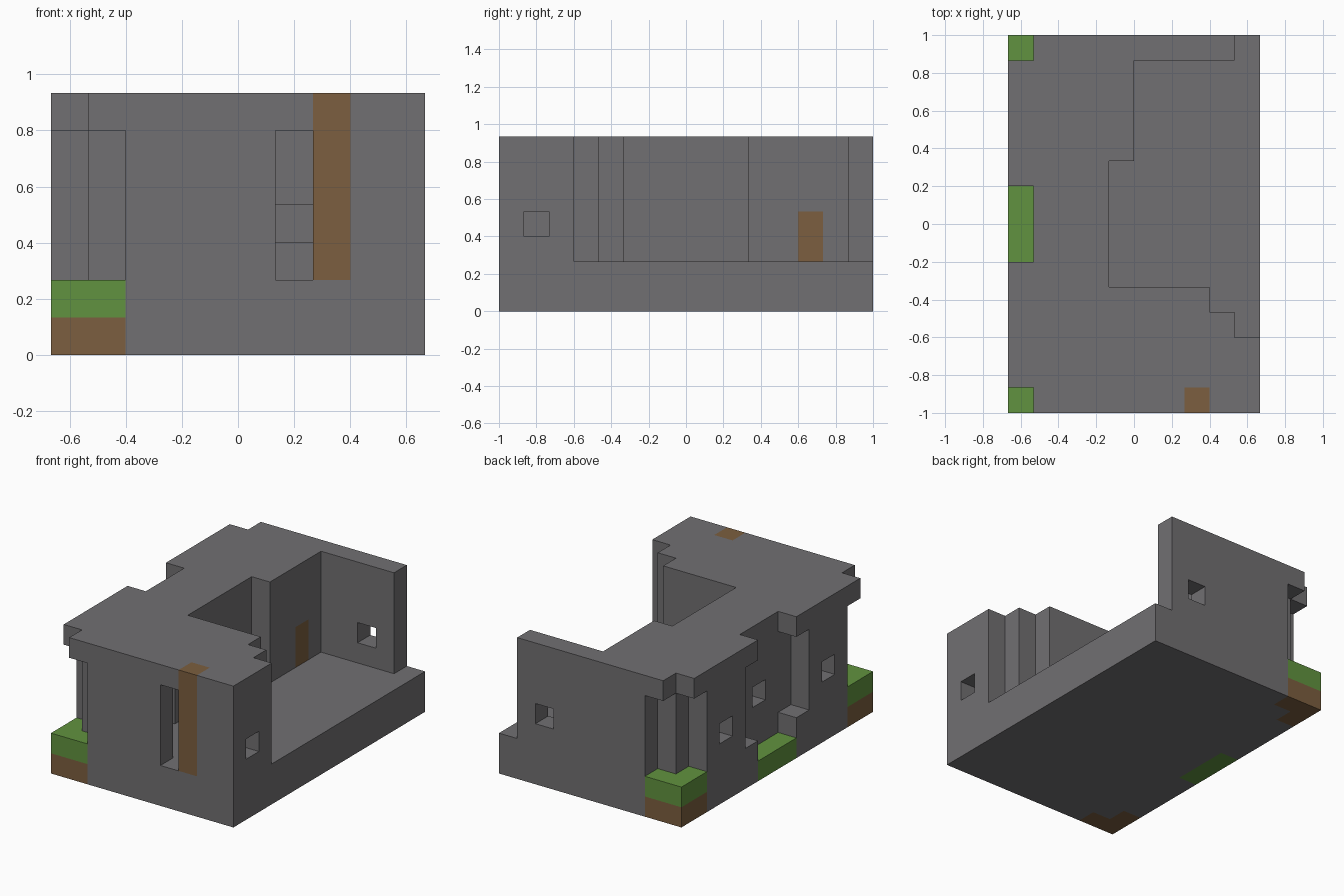
import bpy, bmesh
from mathutils import Vector

cube = bpy.data.objects.get("Cube")
if cube:
    bpy.data.objects.remove(cube, do_unlink=True)

UNIT = 2 / 15
NX, NY, NZ = 10, 15, 7
ROOF = NZ - 1
cells = {}


def fill(part, x0, x1, y0, y1, z0, z1):
    """Fill an inclusive block of cells with a part."""
    for x in range(x0, x1 + 1):
        for y in range(y0, y1 + 1):
            for z in range(z0, z1 + 1):
                cells[x, y, z] = part


def carve(x0, x1, y0, y1, z0, z1):
    """Empty an inclusive block of cells."""
    for x in range(x0, x1 + 1):
        for y in range(y0, y1 + 1):
            for z in range(z0, z1 + 1):
                cells.pop((x, y, z), None)


def material(name, color):
    m = bpy.data.materials.new(name)
    m.use_nodes = True
    m.diffuse_color = (*color, 1)
    bsdf = m.node_tree.nodes["Principled BSDF"]
    bsdf.inputs["Base Color"].default_value = (*color, 1)
    bsdf.inputs["Roughness"].default_value = 0.9
    return m


stone = material("grey stone", (0.165, 0.16, 0.168))
wood = material("brown wood and soil", (0.2, 0.113, 0.05))
grass = material("green grass", (0.12, 0.29, 0.05))

# Foundation slab
fill("foundation", 0, 9, 0, 14, 0, 1)

# Front wing with its stepped corner, middle passage, back wing, garden wall
fill("front_wing", 0, 9, 0, 2, 2, ROOF)
fill("front_wing", 0, 8, 3, 3, 2, ROOF)
fill("front_wing", 0, 7, 4, 4, 2, ROOF)
fill("middle_passage", 0, 3, 5, 9, 2, ROOF)
fill("back_wing", 0, 4, 10, 14, 2, ROOF)
fill("garden_wall", 5, 8, 14, 14, 2, ROOF)

# Notched outer corners: open to the sky at the tip, roof overhang beside it
for tip, inner in ((0, 1), (14, 13)):
    carve(0, 0, tip, tip, 2, ROOF)
    carve(1, 1, tip, tip, 2, ROOF - 1)
    carve(0, 0, inner, inner, 2, ROOF - 1)
    for x, y in ((0, tip), (1, tip), (0, inner)):
        cells[x, y, 0] = "corner_soil"
        cells[x, y, 1] = "corner_grass"

# Recess in the long side with a grass strip and roof overhangs at its ends
carve(0, 0, 6, 8, 1, ROOF)
fill("side_grass", 0, 0, 6, 8, 0, 0)
for y in (5, 9):
    carve(0, 0, y, y, 2, ROOF - 1)

# Hollow rooms
carve(2, 8, 1, 2, 2, ROOF - 1)
carve(1, 7, 3, 3, 2, ROOF - 1)
carve(1, 1, 2, 2, 2, ROOF - 1)
carve(2, 2, 4, 10, 2, ROOF - 1)
carve(1, 3, 11, 12, 2, ROOF - 1)
carve(2, 3, 13, 13, 2, ROOF - 1)

# Square windows, tall front slit and courtyard doorway
for x, y in ((0, 3), (1, 7), (0, 11), (9, 1), (7, 14), (6, 4)):
    carve(x, x, y, y, 3, 3)
carve(6, 6, 0, 0, 2, ROOF - 1)
carve(4, 4, 4, 4, 2, 3)

# Wooden post beside the slit and wooden door
fill("wooden_post", 7, 7, 0, 0, 2, ROOF)
fill("wooden_door", 4, 4, 12, 12, 2, 3)

MATERIALS = {"corner_soil": wood, "wooden_post": wood, "wooden_door": wood,
             "corner_grass": grass, "side_grass": grass}
ORIGIN = Vector((-NX / 2, -NY / 2, 0))


def build(part):
    """Make one object from the exposed faces of a part's cells."""
    bm = bmesh.new()
    for cell, name in cells.items():
        if name != part:
            continue
        centre = Vector(cell) + Vector((0.5, 0.5, 0.5)) + ORIGIN
        for axis in range(3):
            for sign in (-1, 1):
                n = Vector((0, 0, 0))
                n[axis] = sign
                if tuple(int(c + d) for c, d in zip(cell, n)) in cells:
                    continue
                u = Vector((0, 0, 0))
                u[(axis + 1) % 3] = 0.5
                v = n.cross(u)
                mid = centre + n / 2
                ring = (mid - u - v, mid + u - v, mid + u + v, mid - u + v)
                bm.faces.new([bm.verts.new(p * UNIT) for p in ring])
    bmesh.ops.remove_doubles(bm, verts=bm.verts, dist=UNIT / 100)
    mesh = bpy.data.meshes.new(part)
    bm.to_mesh(mesh)
    bm.free()
    mesh.materials.append(MATERIALS.get(part, stone))
    bpy.context.collection.objects.link(bpy.data.objects.new(part, mesh))


for part in sorted(set(cells.values())):
    build(part)
